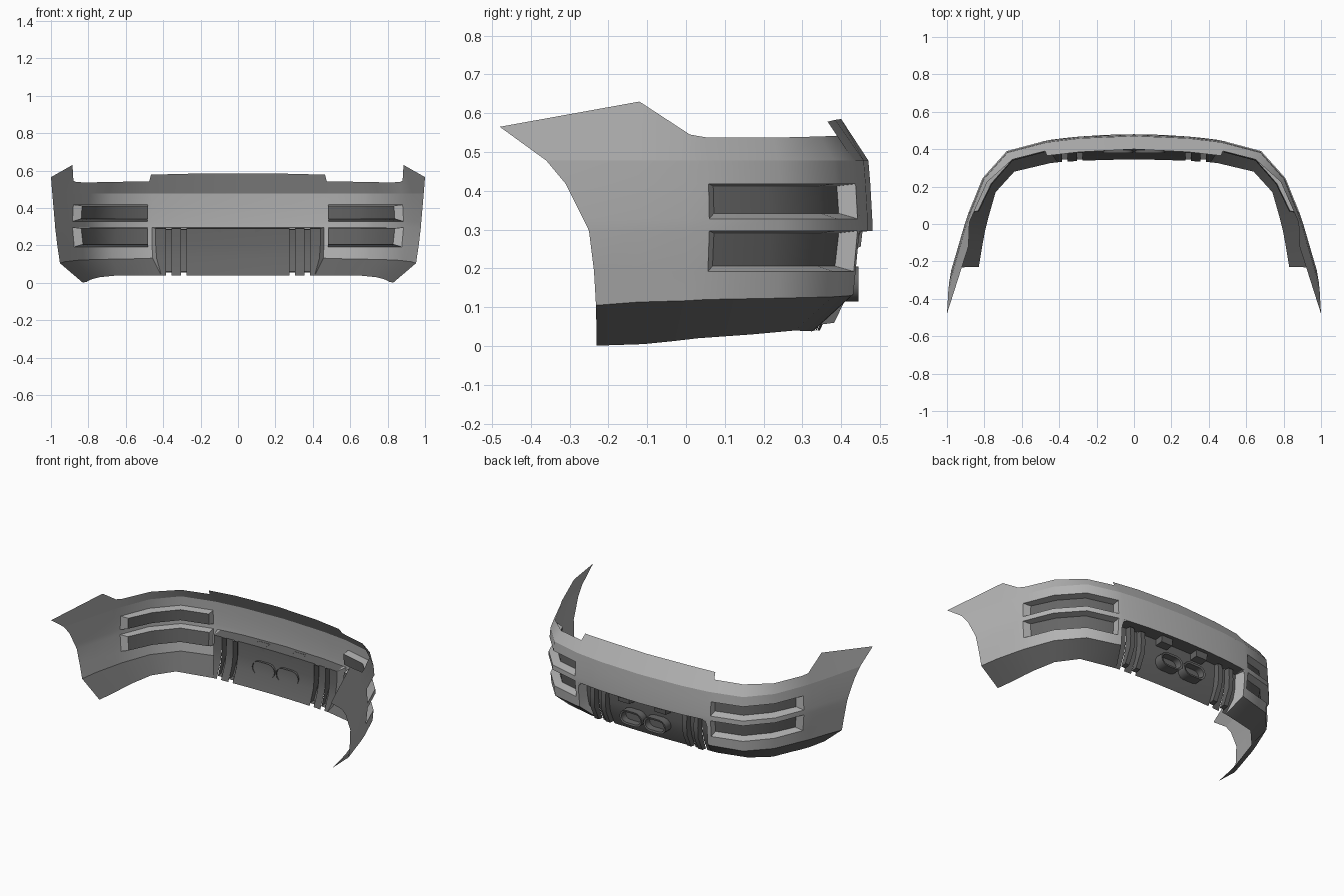
import bpy, bmesh, math
from mathutils import Vector as V

if "Cube" in bpy.data.objects:
    bpy.data.objects.remove(bpy.data.objects["Cube"])


def material(name, g):
    m = bpy.data.materials.new(name)
    m.diffuse_color = (g, g, g, 1)
    m.use_nodes = True
    m.node_tree.nodes["Principled BSDF"].inputs["Base Color"].default_value = m.diffuse_color
    return m


BODY, DARK = material("grey_paint", .45), material("dark_plastic", .13)


def finish(name, bm, mat, angle=36):
    bmesh.ops.remove_doubles(bm, verts=bm.verts, dist=0.0005)
    bmesh.ops.recalc_face_normals(bm, faces=bm.faces)
    me = bpy.data.meshes.new(name)
    bm.to_mesh(me)
    bm.free()
    me.materials.append(mat)
    ob = bpy.data.objects.new(name, me)
    bpy.context.collection.objects.link(ob)
    m = ob.modifiers.new("mirror", 'MIRROR')
    m.use_clip = True
    m.merge_threshold = 0.001
    bpy.ops.object.select_all(action='DESELECT')
    ob.select_set(True)
    bpy.context.view_layer.objects.active = ob
    bpy.ops.object.shade_smooth_by_angle(angle=math.radians(angle))
    return ob


def grid(bm, rows, skip=lambda r, c: False, closed=False):
    vs = [[bm.verts.new(p) for p in row] for row in rows]
    n = len(rows[0])
    for r in range(len(rows) - 1):
        for c in range(n if closed else n - 1):
            if not skip(r, c):
                d = (c + 1) % n
                bm.faces.new((vs[r][c], vs[r][d], vs[r + 1][d], vs[r + 1][c]))
    return vs


def sheet(name, rows, mat, skip=lambda r, c: False):
    bm = bmesh.new()
    grid(bm, rows, skip)
    finish(name, bm, mat)


def face(bm, *pts):
    bm.faces.new([bm.verts.new(p) for p in pts])


# Plan outline of the bumper (half), from centre to wheel arch
plan = [V(p) for p in ((0, .48), (.29, .468), (.46, .447), (.485, .442), (.68, .39),
                       (.81, .245), (.885, .06), (.905, .0), (.94, -.12))]
top = [(0, .40, .585), (.29, .385, .583), (.465, .365, .578), (.475, .39, .542), (.65, .345, .54),
       (.785, .225, .537), (.862, .05, .538), (.88, .01, .545), (.885, -.12, .63), (1, -.48, .565)]
bottom = [(0, .345, .04), (.29, .337, .04), (.41, .33, .04), (.45, .325, .038), (.64, .28, .04),
          (.74, .17, .03), (.78, .03, .02), (.795, -.03, .013), (.81, -.11, .005), (.83, -.23, .001)]
# Height, inset and wheel arch edge of each level
levels = [(.478, .010, (.993, -.36)), (.418, .005, (.988, -.31)), (.328, 0, (.98, -.265)),
          (.297, 0, (.978, -.25)), (.192, .01, (.965, -.237)), (.14, .016, (.952, -.232))]


def normal(i):
    a, b = plan[max(i - 1, 0)], plan[min(i + 1, len(plan) - 1)]
    t = b - a
    return V((0, 1)) if i == 0 else V((-t.y, t.x)).normalized()


rows = [[V(p) for p in top]]
for z, inset, arch in levels:
    row = []
    for i, p in enumerate(plan):
        q = p - normal(i) * inset
        row.append(V((q.x, q.y, z - .03 * i / 9 if z == .14 else z)))
    row.append(V((*arch, .105 if z == .14 else z)))
    rows.append(row)
rows.append([V(p) for p in bottom])

VENTS = (2, 4)          # levels that hold a vent
V0, V1 = 3, 6           # first and last station of the vents

# Outer skin: top lip, main band with openings, dark lower lip
sheet("top_lip", rows[:2], BODY)
sheet("bumper_skin", rows[1:7], BODY,
      lambda r, c: (r + 1 in VENTS and V0 <= c < V1) or (r >= 3 and c < 2))
sheet("lower_lip", rows[6:], DARK, lambda r, c: c < 2)

# Recessed side vents: painted frame and dark back
for r, name in zip(VENTS, ("upper_vent", "lower_vent")):
    hi, lo = rows[r][V0:V1 + 1], rows[r + 1][V0:V1 + 1]
    inward = [V((*(-normal(i) * .05), 0)) for i in range(V0, V1 + 1)]
    inward[0].x += .01
    inward[-1].y += .03
    ihi = [p + d - V((0, 0, .006)) for p, d in zip(hi, inward)]
    ilo = [p + d + V((0, 0, .014)) for p, d in zip(lo, inward)]
    bm = bmesh.new()
    grid(bm, [hi, ihi, ilo, lo], lambda r, c: r == 1)
    for e in (0, -1):
        face(bm, hi[e], ihi[e], ilo[e], lo[e])
    finish(name + "_frame", bm, BODY)
    sheet(name + "_back", [ihi, ilo], DARK)

# Centre recess panel, open behind each hollow fin
FINS, FW = (.29, .37), .03
prof = [(.40, .29), (.397, .20), (.385, .13), (.345, .04)]
xs = [0, .15] + [x + s * FW / 2 for x in FINS for s in (-1, 1)] + [.44]


def panel_point(x, y, z):
    if x == .44:
        x = (.44, .44, .435, .41)[[p[1] for p in prof].index(z)]
    return V((x, y - .09 * x * x, z))


panel = [[panel_point(x, y, z) for x in xs] for y, z in prof]
sheet("centre_panel", panel, DARK, lambda r, c: c in (2, 4))

# Shelf above the panel and painted side walls
shelf = [V((0, .48, .297)), *[V((x, .48 - .15 * x * x, .297)) for x in xs[1:]]]
sheet("recess_shelf", [shelf, panel[0]], DARK)
edge = [rows[4][2], rows[5][2], rows[6][2], rows[7][2]]
bm = bmesh.new()
grid(bm, [[p[-1] for p in panel], edge])
face(bm, shelf[-1], panel[0][-1], edge[0])
# rounded corner at the top of the opening
a = edge[0]
face(bm, a, a + V((-.035, .004, 0)), a + V((-.01, -.001, -.013)))
face(bm, a, a + V((-.01, -.001, -.013)), a + V((0, -.003, -.04)))
finish("recess_side_wall", bm, BODY)


def prism(bm, x, w, poly, open_from):
    """Extrude a y-z outline across x, leaving the sides after open_from open."""
    loops = [[V((x + s * w / 2, y, z)) for y, z in poly] for s in (-1, 1)]
    for v in grid(bm, loops, lambda r, c: c >= open_from, closed=True):
        bm.faces.new(v)


# Vertical diffuser fins, hollow at the front
fin = [(.385, .288), (.425, .285), (.43, .22), (.425, .15), (.382, .06),
       (.345, .055), (.375, .13), (.385, .2)]
bm = bmesh.new()
for x in FINS:
    prism(bm, x, FW, fin, 5)
finish("diffuser_fins", bm, DARK)

# Small blocks under the shelf
bm = bmesh.new()
prism(bm, .13, .08, [(.455, .296), (.45, .255), (.398, .25), (.398, .29)], 3)
finish("shelf_blocks", bm, DARK)


# Oval exhaust tips
def oval(y, w, h, n=6):
    r, out = h / 2, []
    for s in (1, -1):
        for k in range(n + 1):
            t = math.pi * (k / n - .5)
            out.append(V((.085 + s * (w / 2 - r + r * math.cos(t)), y, .16 + s * r * math.sin(t))))
    return out


bm = bmesh.new()
vs = grid(bm, [oval(.38, .16, .09), oval(.445, .16, .09), oval(.442, .135, .066),
               oval(.40, .13, .062)], closed=True)
bm.faces.new(vs[-1])
finish("exhaust_tips", bm, DARK)
